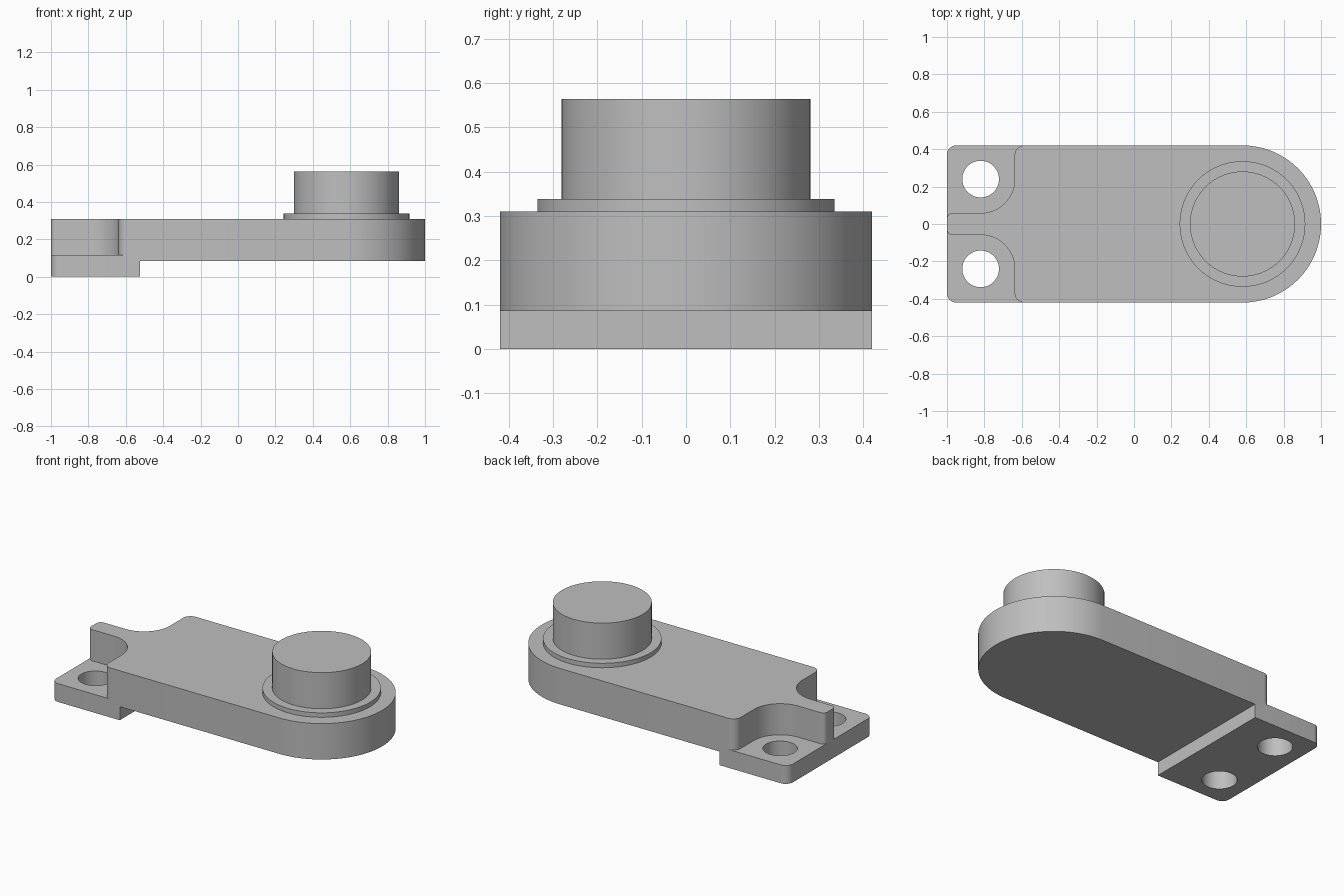
import bpy
import bmesh
from math import cos, sin, pi, radians

cube = bpy.data.objects.get("Cube")
if cube:
    bpy.data.objects.remove(cube, do_unlink=True)

grey = bpy.data.materials.new("plain grey")
grey.use_nodes = True
colour = (0.52, 0.52, 0.52, 1)
grey.diffuse_color = colour
grey.node_tree.nodes["Principled BSDF"].inputs["Base Color"].default_value = colour


def arc(cx, cy, r, start, end, steps=10):
    """Points along an arc, angles in degrees."""
    angles = [radians(start + (end - start) * i / steps) for i in range(steps + 1)]
    return [(cx + r * cos(a), cy + r * sin(a)) for a in angles]


def mirrored(half):
    """Close a y >= 0 half outline with its reflection."""
    return half + [(x, -y) for x, y in reversed(half) if y > 0.0001]


def prism(name, outline, z0, z1):
    bm = bmesh.new()
    face = bm.faces.new([bm.verts.new((x, y, z0)) for x, y in outline])
    top = bmesh.ops.extrude_face_region(bm, geom=[face])["geom"]
    verts = [v for v in top if isinstance(v, bmesh.types.BMVert)]
    bmesh.ops.translate(bm, verts=verts, vec=(0, 0, z1 - z0))
    bmesh.ops.recalc_face_normals(bm, faces=bm.faces)
    mesh = bpy.data.meshes.new(name)
    bm.to_mesh(mesh)
    bm.free()
    mesh.materials.append(grey)
    obj = bpy.data.objects.new(name, mesh)
    bpy.context.collection.objects.link(obj)
    return obj


def disc(name, x, y, r, z0, z1):
    return prism(name, arc(x, y, r, 0, 360, 72)[:-1], z0, z1)


def cut(obj, cutter):
    mod = obj.modifiers.new("cut", "BOOLEAN")
    mod.operation = "DIFFERENCE"
    mod.solver = "EXACT"
    mod.object = cutter
    bpy.context.view_layer.objects.active = obj
    bpy.ops.object.modifier_apply(modifier=mod.name)
    bpy.data.objects.remove(cutter, do_unlink=True)


half_width = 0.42
boss_x = 0.58
hole_x, hole_y = -0.82, 0.24

# Arm: rounded end, scooped pockets around the holes, thin centre rib
arm_half = (arc(-0.97, 0.028, 0.03, 180, 90, 6)
            + arc(hole_x, hole_y, 0.182, -90, 0, 24)
            + arc(-0.588, 0.37, 0.05, 180, 90)
            + arc(boss_x, 0, half_width, 90, 0, 36))
arm = prism("arm", mirrored(arm_half), 0.085, 0.31)

# Mounting foot with two bolt holes
foot_half = arc(-0.95, 0.37, 0.05, 180, 90) + [(-0.525, half_width)]
foot = prism("mounting_foot", mirrored(foot_half), 0, 0.115)
for side in (-1, 1):
    cut(foot, disc("hole_cutter", hole_x, side * hole_y, 0.098, -0.1, 0.2))

# Round boss on its collar
collar = disc("collar", boss_x, 0, 0.336, 0.31, 0.338)
boss = disc("boss", boss_x, 0, 0.281, 0.338, 0.564)

# Smooth curved walls, crisp rims
for obj in (arm, foot, collar, boss):
    obj.data.shade_smooth()
    obj.data.set_sharp_from_angle(angle=radians(30))
